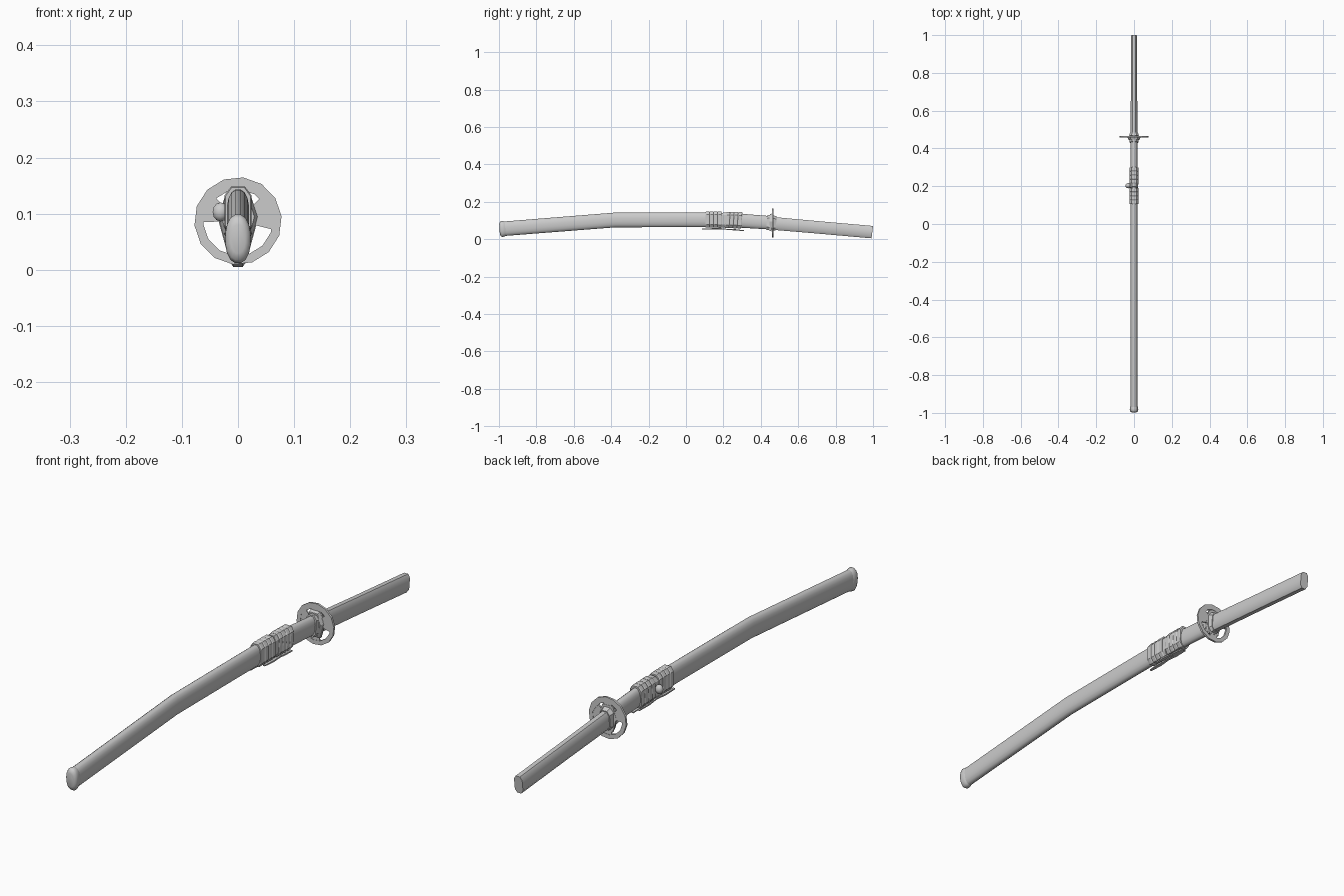
import bpy, bmesh, math
from math import sin, cos, pi, radians

if "Cube" in bpy.data.objects:
    bpy.data.objects.remove(bpy.data.objects["Cube"])


def make_object(name, bm, smooth=None):
    bmesh.ops.recalc_face_normals(bm, faces=bm.faces)
    mesh = bpy.data.meshes.new(name)
    bm.to_mesh(mesh)
    bm.free()
    ob = bpy.data.objects.new(name, mesh)
    bpy.context.collection.objects.link(ob)
    if smooth:
        bpy.ops.object.select_all(action='DESELECT')
        ob.select_set(True)
        bpy.context.view_layer.objects.active = ob
        bpy.ops.object.shade_smooth_by_angle(angle=radians(smooth))
    return ob


def oval(n, power=1.0):
    """Unit section; power below 1 makes it boxier."""
    pts = []
    for i in range(n):
        a = 2 * pi * (i + 0.5) / n
        c, s = cos(a), sin(a)
        pts.append((math.copysign(abs(c) ** power, c), math.copysign(abs(s) ** power, s)))
    return pts


def loft(name, section, stations, smooth=None):
    """Stations: y, centre z, half width, half height, lean of the section in y."""
    bm = bmesh.new()
    rings = [[bm.verts.new((px * hx, y + lean * pz * hz, z + pz * hz)) for px, pz in section]
             for y, z, hx, hz, lean in stations]
    n = len(section)
    for a, b in zip(rings, rings[1:]):
        for i in range(n):
            bm.faces.new((a[i], a[(i + 1) % n], b[(i + 1) % n], b[i]))
    bm.faces.new(rings[0])
    bm.faces.new(rings[-1])
    return make_object(name, bm, smooth)


def plate(name, pts, y, thick):
    """Flat xz outline given a thickness along y."""
    bm = bmesh.new()
    face = bm.faces.new([bm.verts.new((x, y - thick / 2, z)) for x, z in pts])
    out = bmesh.ops.extrude_face_region(bm, geom=[face])
    bmesh.ops.translate(bm, vec=(0, thick, 0),
                        verts=[v for v in out['geom'] if isinstance(v, bmesh.types.BMVert)])
    return make_object(name, bm)


# Curved scabbard with rounded end cap
loft("scabbard", oval(16, 0.9), [
    (-0.975, 0.056, 0.020, 0.039, -0.13),
    (-0.38, 0.103, 0.020, 0.040, -0.05),
    (-0.05, 0.104, 0.020, 0.040, 0.0),
    (0.12, 0.104, 0.020, 0.040, 0.04),
    (0.28, 0.100, 0.019, 0.038, 0.1),
    (0.45, 0.088, 0.019, 0.036, 0.13)], 40)
loft("scabbard_end_cap", oval(16, 0.9), [
    (-0.997, 0.055, 0.013, 0.026, -0.06),
    (-0.993, 0.055, 0.020, 0.038, -0.06),
    (-0.985, 0.055, 0.023, 0.044, -0.06),
    (-0.972, 0.056, 0.022, 0.041, -0.1),
    (-0.966, 0.057, 0.020, 0.039, -0.1)], 50)

# Handle, six-sided with shallow top and bottom points
handle_section = [(0.5, 1), (1, 0.62), (1, -0.62), (0.5, -1),
                  (-0.5, -1), (-1, -0.62), (-1, 0.62), (-0.5, 1)]
loft("handle", handle_section, [
    (0.45, 0.086, 0.018, 0.034, 0.13),
    (0.70, 0.064, 0.017, 0.033, 0.13),
    (0.996, 0.038, 0.017, 0.033, 0.13)], 40)

# Collars on both sides of the guard
hexagon = [(0.6, 1), (1, 0.1), (0.6, -1), (-0.6, -1), (-1, 0.1), (-0.6, 1)]
loft("scabbard_collar", handle_section, [
    (0.432, 0.090, 0.022, 0.039, 0.1),
    (0.450, 0.088, 0.025, 0.040, 0.1)])
loft("front_washer", hexagon, [
    (0.446, 0.090, 0.029, 0.043, 0.05),
    (0.460, 0.090, 0.035, 0.048, 0.05)])
loft("handle_collar", handle_section, [
    (0.464, 0.086, 0.026, 0.042, 0.1),
    (0.482, 0.084, 0.021, 0.037, 0.1)])

# Round pierced guard: rim, side lobes and spokes
GY, GZ = 0.463, 0.087


def polar(r, deg):
    return (r * cos(radians(deg)), GZ + r * sin(radians(deg)))


sides = 14
bm = bmesh.new()
rim = []
for i in range(sides):
    a = 360 * i / sides + 6
    inner = 0.062 - (0.006 if 30 < a < 150 else 0)
    rim.append([bm.verts.new((polar(r, a)[0], GY + dy, polar(r, a)[1]))
                for r, dy in ((0.078, -0.004), (0.078, 0.004), (inner, 0.004), (inner, -0.004))])
for i in range(sides):
    p, q = rim[i], rim[(i + 1) % sides]
    for k in range(4):
        bm.faces.new((p[k], p[(k + 1) % 4], q[(k + 1) % 4], q[k]))
make_object("guard_rim", bm)
plate("guard_hub", [(x * 0.036, GZ + z * 0.048) for x, z in hexagon], GY, 0.007)
for label, a0, a1 in (("right", -14, 46), ("left", 134, 182)):
    arc = [polar(0.064, a0 + (a1 - a0) * t / 4) for t in range(5)]
    back = [polar(0.026, a1), polar(0.026, a0)]
    plate("guard_lobe_" + label, arc + back, GY, 0.006)
for label, angle in (("top", 90), ("bottom", 270)):
    plate("guard_spoke_" + label, [polar(0.07, angle - 14), polar(0.07, angle + 14),
                                   polar(0.03, angle + 30), polar(0.03, angle - 30)], GY, 0.0055)

# Cord wound around the scabbard in two groups of flat coils
for group, (start, count, lean) in enumerate(((0.105, 4, 0.0), (0.212, 4, 0.08))):
    for i in range(count):
        y = start + i * 0.0215
        z = 0.105 - 0.03 * max(0, y - 0.15)
        loft(f"cord_coil_{group + 1}_{i + 1}", handle_section, [
            (y, z, 0.0225, 0.0415, lean),
            (y + 0.004, z, 0.0245, 0.0435, lean),
            (y + 0.018, z, 0.0245, 0.0435, lean),
            (y + 0.0215, z, 0.0225, 0.0415, lean)])

# Cord knob on the left flank
bpy.ops.mesh.primitive_uv_sphere_add(segments=10, ring_count=6, location=(-0.031, 0.203, 0.103))
knob = bpy.context.object
knob.name = "cord_knob"
knob.scale = (0.015, 0.014, 0.017)
bpy.ops.object.shade_smooth_by_angle(angle=radians(40))

# Short loop of cord linking the two groups
loft("cord_link", handle_section, [
    (0.185, 0.103, 0.0215, 0.041, 0.3),
    (0.215, 0.103, 0.0215, 0.041, 0.3)])

# Loose cord ends lying along the underside
for i, (x, y0, y1, z0, z1) in enumerate((
        (-0.010, 0.085, 0.19, 0.055, 0.057), (0.010, 0.14, 0.23, 0.055, 0.053),
        (-0.006, 0.18, 0.29, 0.055, 0.050), (0.006, 0.21, 0.31, 0.054, 0.046))):
    end = loft(f"cord_end_{i + 1}", [(1, 1), (1, -1), (-1, -1), (-1, 1)], [
        (y0, z0, 0.004, 0.002, 0), ((y0 + y1) / 2, (z0 + z1) / 2, 0.007, 0.003, 0),
        (y1, z1, 0.004, 0.002, 0)])
    end.location.x = x
